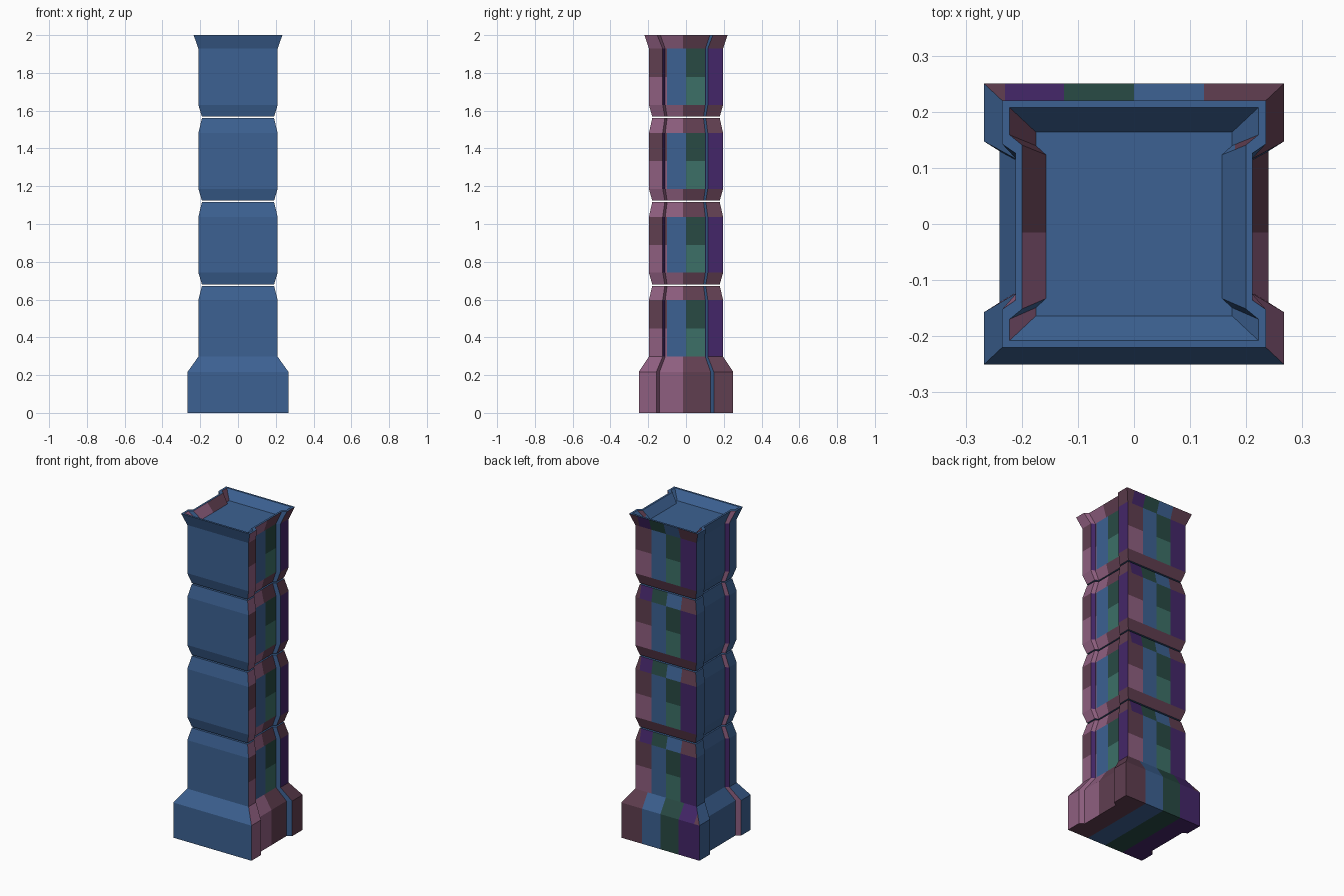
import bpy, bmesh
from mathutils import Vector

if "Cube" in bpy.data.objects:
    bpy.data.objects.remove(bpy.data.objects["Cube"])

# Palette (sRGB bytes converted to linear)
def lin(c):
    c /= 255
    return c / 12.92 if c <= 0.04045 else ((c + 0.055) / 1.055) ** 2.4

PALETTE = [("blue", (60, 97, 146)), ("mauve", (143, 95, 128)), ("maroon", (96, 62, 80)),
           ("green", (60, 112, 103)), ("dark_green", (40, 74, 68)), ("purple", (68, 38, 104))]
MATS = []
for name, rgb in PALETTE:
    m = bpy.data.materials.new(name)
    m.diffuse_color = (*[lin(c) for c in rgb], 1)
    m.use_nodes = True
    m.node_tree.nodes["Principled BSDF"].inputs["Base Color"].default_value = m.diffuse_color
    MATS.append(m)
BLUE, MAUVE, MAROON, GREEN, DKGREEN, PURPLE = range(6)

# Cross-section: rectangle with a shallow notch in each x side
def ring(bm, z, s, k):
    hx, hy, nx = 0.267 * s, 0.25 * s, 0.24 * s
    right = [(hx, -hy), (hx, -0.157 * k), (nx, -0.14 * k),
             (nx, 0.13 * k), (hx, 0.147 * k), (hx, hy)]
    left = [(-x, y) for x, y in reversed(right)]
    return [bm.verts.new((x, y, z)) for x, y in right + left]

# Vertical stripes: u runs from the maroon edge to the purple edge
def stripes(u, w, upper, split):
    if u > w:
        return MAROON if upper or not split else MAUVE
    if u > 0:
        return BLUE
    if u > -w:
        return DKGREEN if upper or not split else GREEN
    return PURPLE

def colour(c, n, body, mid):
    in_body = body[0] < c.z < body[1]
    base = c.z < 0.3
    if n.z < -0.9:                                   # undersides
        return stripes(c.x, 0.125, True, False) if c.z < 0.01 else BLUE
    if n.z > 0.9:
        return BLUE
    if c.z > 1.94 and n.z > 0.3:                     # top basin walls
        return BLUE if n.x < 0.4 else (MAUVE if c.y < -0.01 else MAROON)
    if n.y < -0.6:
        return BLUE
    if n.y > 0.6 and c.y < 0:                        # notch walls
        return PURPLE if in_body else MAUVE
    if n.y > 0.6:                                    # back
        if base:
            return MAROON if n.z > 0.1 and c.x < -0.23 else stripes(c.x, 0.125, True, False)
        if in_body:
            return stripes(c.x, 0.1, c.z > mid, True)
        if c.z < body[0]:
            return MAROON
        return MAROON if c.x > 0.18 else stripes(-c.x, 0.1, True, False)
    if n.x > 0.4:                                    # right side
        if in_body:
            return stripes(-c.y, 0.1, c.z > mid, True)
        return MAUVE if c.y < -0.015 else MAROON
    return BLUE

def segment(name, profile, body):
    bm = bmesh.new()
    rings = [ring(bm, *p) for p in profile]
    for a, b in zip(rings, rings[1:]):
        for i in range(12):
            j = (i + 1) % 12
            bm.faces.new((a[i], a[j], b[j], b[i]))
    caps = [bm.faces.new(rings[0][::-1]), bm.faces.new(rings[-1])]
    bmesh.ops.triangulate(bm, faces=caps)
    mid = (body[0] + body[1]) / 2
    # cut along the colour boundaries
    cuts = [(0, v) for v in (-0.23, -0.125, -0.1, 0, 0.1, 0.125, 0.18)]
    cuts += [(1, v) for v in (-0.1, -0.015, 0, 0.1)] + [(2, mid)]
    for axis, v in cuts:
        no = Vector((0, 0, 0))
        no[axis] = 1
        bmesh.ops.bisect_plane(bm, geom=bm.verts[:] + bm.edges[:] + bm.faces[:],
                               plane_co=no * v, plane_no=no, dist=1e-5)
    bm.normal_update()
    for f in bm.faces:
        f.material_index = colour(f.calc_center_median(), f.normal, body, mid)
    me = bpy.data.meshes.new(name)
    bm.to_mesh(me)
    bm.free()
    for m in MATS:
        me.materials.append(m)
    bpy.context.collection.objects.link(bpy.data.objects.new(name, me))

W, N = 0.785, 0.715   # wide and narrow scales of the shaft

# Base with plinth and first shaft block
segment("pillar_base", [(0, 1, 1), (0.217, 1, 1), (0.298, W, W), (0.598, W, W), (0.672, N, N)],
        (0.298, 0.598))
# Middle blocks, separated by thin gaps
for i, z in enumerate((0.68, 1.124)):
    segment(f"shaft_block_{i + 1}",
            [(z, N, N), (z + 0.062, W, W), (z + 0.358, W, W), (z + 0.436, N, N)],
            (z + 0.062, z + 0.358))
# Top block: flared lip around a shallow basin
segment("pillar_top", [(1.568, N, N), (1.63, W, W), (1.928, W, W), (2.0, 0.88, 0.97),
                       (2.0, 0.83, 1.08), (1.95, 0.655, 0.95)], (1.63, 1.928))
